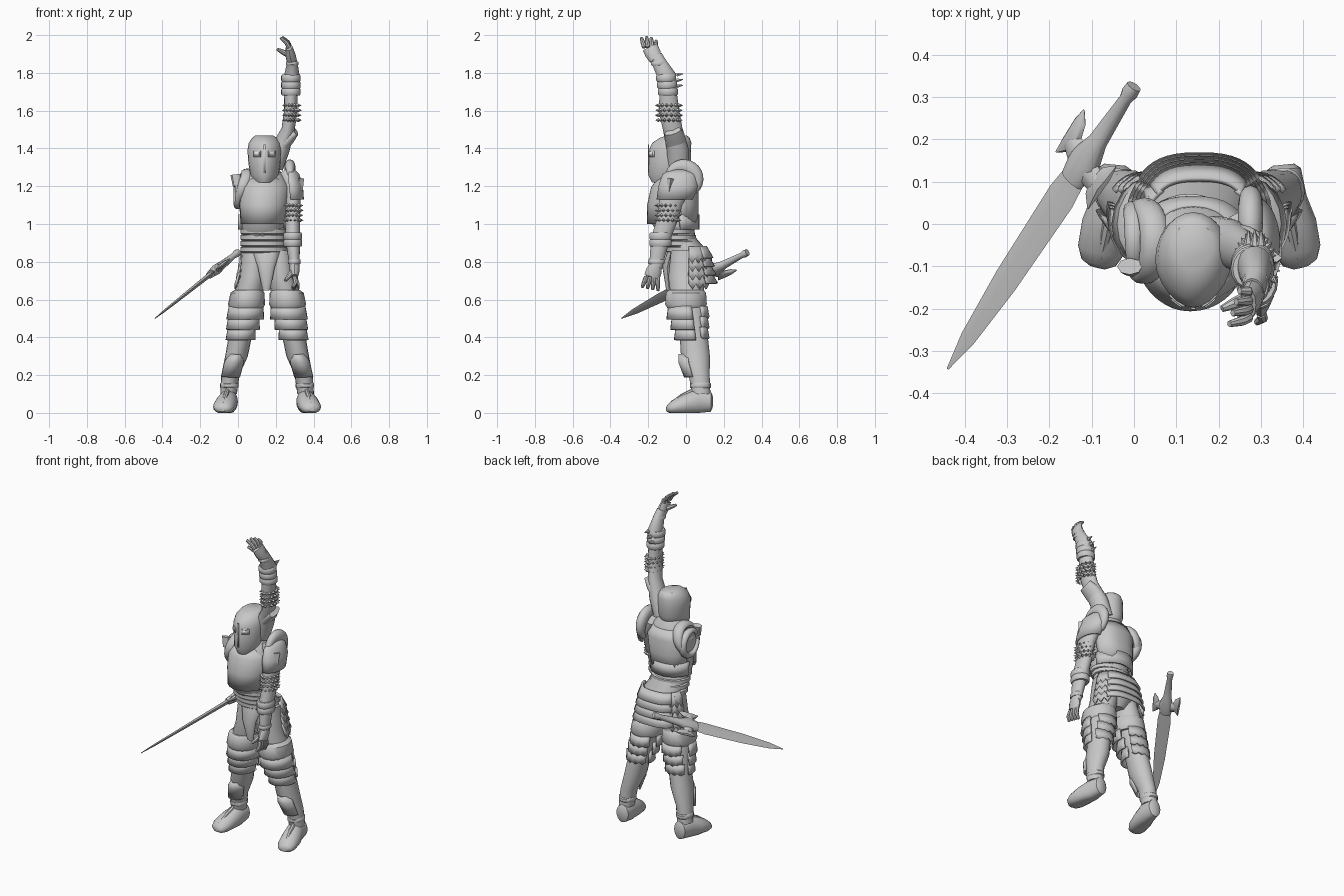
import bpy, bmesh
from math import cos, sin, radians, pi
from mathutils import Vector, Matrix

cube = bpy.data.objects.get("Cube")
if cube:
    bpy.data.objects.remove(cube)

def material(name, rgb):
    mat = bpy.data.materials.new(name)
    mat.use_nodes = True
    mat.diffuse_color = (*rgb, 1)
    mat.node_tree.nodes["Principled BSDF"].inputs["Base Color"].default_value = (*rgb, 1)
    return mat

steel = material("steel_grey", (.58, .58, .58))
white = material("eye_white", (.9, .9, .9))

def finish(bm, name, mat=steel):
    bmesh.ops.recalc_face_normals(bm, faces=bm.faces)
    mesh = bpy.data.meshes.new(name)
    bm.to_mesh(mesh)
    bm.free()
    mesh.materials.append(mat)
    obj = bpy.data.objects.new(name, mesh)
    bpy.context.collection.objects.link(obj)
    bpy.ops.object.select_all(action='DESELECT')
    obj.select_set(True)
    bpy.context.view_layer.objects.active = obj
    bpy.ops.object.shade_smooth_by_angle(angle=radians(40))
    return obj

def level_point(ring, a, pinch=0, power=1):
    # point on a horizontal oval, optionally keeled at the front or squared
    x, y, z, rx, ry = ring
    c, s = (abs(f) ** power * (1 if f > 0 else -1) for f in (cos(a), sin(a)))
    return Vector((x + rx * c * (1 - pinch * max(0, -s) ** 2), y + ry * s, z))

def skin(name, rows, closed, mat=steel):
    # quads between neighbouring rows of points
    bm = bmesh.new()
    rows = [[bm.verts.new(p) for p in row] for row in rows]
    for low, high in zip(rows, rows[1:]):
        for i in range(len(low) if closed else len(low) - 1):
            j = (i + 1) % len(low)
            bm.faces.new((low[i], low[j], high[j], high[i]))
    if closed:
        bm.faces.new(rows[0])
        bm.faces.new(rows[-1])
    return finish(bm, name, mat)

def loft(name, rings, sides=18, level=False, pinch=0, ref=Vector((1, 0, 0))):
    # solid over elliptical rings, level or square to the path
    centres = [Vector(r[:3]) for r in rings]
    angles = [2 * pi * i / sides for i in range(sides)]
    rows = []
    for k, ring in enumerate(rings):
        t = (centres[min(k + 1, len(rings) - 1)] - centres[max(k - 1, 0)]).normalized()
        u = (ref - t * ref.dot(t)).normalized()
        v = t.cross(u)
        row = [level_point(ring, a, pinch) if level else centres[k] + u * ring[3] * cos(a) + v * ring[4] * sin(a)
               for a in angles]
        rows.append([Vector((p.x, p.y, max(p.z, 0))) for p in row])
    skin(name, rows, True)

def sheet(name, rings, start, end, jag=0, pinch=0, thick=.012, mat=steel, n=16, power=1):
    # curved plate covering part of a turn, with an optional ragged lower edge
    rows = [[level_point(r, radians(start + (end - start) * i / n), pinch, power) for i in range(n + 1)] for r in rings]
    for p in rows[-1][1::2]:
        p.z -= jag
    mod = skin(name, rows, False, mat).modifiers.new("thickness", 'SOLIDIFY')
    mod.thickness, mod.offset = thick, 0

def band(name, x, y, z, rx, ry, h):
    # rounded strap around a limb or waist
    loft(name, [(x, y, z + h * d, rx * g, ry * g) for d, g in ((-.5, .9), (-.3, 1), (.3, 1), (.5, .9))], level=True)

def mail(name, x, y, z, rx, ry):
    # rows of short studs pointing outward
    bm = bmesh.new()
    for r in range(4):
        for i in range(14):
            a = 2 * pi * (i + .5 * (r % 2)) / 14
            out = Vector((cos(a), sin(a), 0))
            place = Matrix.Translation(level_point((x, y, z + .026 * r, rx, ry), a) + out * .007)
            bmesh.ops.create_cone(bm, cap_ends=True, segments=4, radius1=.011, radius2=0, depth=.02,
                                  matrix=place @ out.to_track_quat('Z', 'Y').to_matrix().to_4x4())
    finish(bm, name)

def hand(side, wrist, knuckle, tips, thumb):
    # palm, four spread fingers and a thumb
    w, k, end = Vector(wrist), Vector(knuckle), Vector(thumb)
    loft(side + "_palm", [(*w, .027, .034), (*w.lerp(k, .5), .026, .042), (*k, .018, .042)], sides=12)
    for i, tip in enumerate(tips):
        root = k + Vector((0, (i - 1.5) * .02, 0))
        mid = root.lerp(Vector(tip), .55) + Vector((.01, 0, 0))
        loft(f"{side}_finger_{i}", [(*root, .013, .013), (*mid, .012, .012), (*tip, .008, .008)], sides=8)
    root = w.lerp(k, .3)
    loft(side + "_thumb", [(*root, .017, .017), (*root.lerp(end, .6), .014, .014), (*end, .008, .008)], sides=8)

# torso, belts, breastplate and backplate
loft("torso", [(.154, .01, .68, .05, .06), (.154, .025, .75, .11, .1), (.15, .02, .86, .12, .09),
               (.13, -.04, .93, .11, .09), (.13, -.07, 1, .11, .11), (.13, -.07, 1.1, .12, .12),
               (.14, -.06, 1.19, .145, .11), (.14, -.05, 1.26, .1, .09), (.14, -.06, 1.32, .05, .05)], sides=24, level=True)
for i in range(4):
    band(f"waist_belt_{i}", .135, -.015 - .013 * i, .865 + .032 * i, .123, .095, .036)
chest = [(.14, -.05, 1.25, .09, .09), (.14, -.06, 1.19, .13, .12), (.135, -.07, 1.1, .125, .13), (.13, -.07, 1.0, .115, .13)]
sheet("breastplate", chest, 195, 345)
sheet("backplate", chest, 15, 165, power=.8)
sheet("lower_backplate", [(.13, -.06, 1.05, .125, .125), (.13, -.05, .97, .125, .115)], 10, 170)
band("gorget", .14, -.06, 1.25, .09, .09, .05)

# overlapping skirt plates, ragged hip tassets and front flap
for i in range(4):
    z, grow = .88 - .045 * i, .008 * i
    plate = [(.154, .02, z, .11 + grow, .085 + grow), (.154, .025, z - .06, .13 + grow, .115 + grow)]
    sheet(f"skirt_plate_{i}", plate, 30, 150, power=.75)
    for side, mid in (("left", 20), ("right", 160)):
        sheet(f"{side}_hip_tasset_{i}", [(x, y, h, r + .012, s) for x, y, h, r, s in plate], mid - 24, mid + 24, jag=.03, n=6)
loft("front_flap", [(.15, -.08, .85, .07, .02), (.15, -.1, .77, .045, .025), (.15, -.09, .65, .02, .015)], sides=12)

# legs, thigh armour, greaves and shoes
for side in ("right", "left"):
    def flip(rings):
        return [((.308 - r[0]) if side == "left" else r[0], *r[1:]) for r in rings]
    loft(side + "_leg", flip([(.09, .01, .86, .07, .09), (.08, 0, .72, .07, .095), (.045, .01, .6, .08, .09),
                              (.015, .04, .42, .062, .075), (-.008, .05, .3, .06, .078), (-.04, .07, .2, .048, .056),
                              (-.05, .08, .1, .044, .05)]), level=True)
    loft(side + "_thigh_guard", flip([(.055, 0, .65, .075, .095), (.05, 0, .635, .09, .108), (.045, 0, .575, .098, .112),
                                      (.045, 0, .555, .088, .1)]), level=True)
    for i in range(3):
        x, z, r = .043 - .012 * i, .565 - .055 * i, .094 - .01 * i
        sheet(f"{side}_knee_plate_{i}", flip([(x, .005 + .01 * i, z, r - .008, r),
                                              (x - .005, .01 + .01 * i, z - .07, r, r + .014)]), 165, 375)
        sheet(f"{side}_back_plate_{i}", flip([(x, .02, z, .085, .088), (x, .02, z - .055, .085, .098)]), 40, 140, jag=.01, n=8)
    sheet(side + "_greave", flip([(-.01, .05, .31, .035, .085), (-.02, .05, .27, .052, .085),
                                  (-.04, .065, .19, .05, .07)]), 205, 335)
    band(side + "_ankle_band", *flip([(-.046, .077, .145, .049, .056)])[0], .03)
    loft(side + "_shoe", flip([(-.045, .14, .06, .025, .035), (-.046, .13, .06, .04, .055), (-.05, .06, .06, .05, .066),
                               (-.065, 0, .045, .058, .055), (-.077, -.06, .03, .056, .04), (-.083, -.09, .02, .042, .025),
                               (-.086, -.102, .018, .02, .012)]))
    loft(side + "_toe_ridge", flip([(-.055, .04, .12, .012, .012), (-.065, -.02, .09, .014, .012),
                                    (-.078, -.08, .05, .008, .008)]), sides=8)

# hanging arm on the left
loft("left_arm", [(.25, -.03, 1.27, .05, .06), (.285, -.05, 1.2, .05, .08), (.29, -.08, 1.12, .042, .065),
                  (.29, -.1, 1.02, .038, .055), (.29, -.135, .92, .04, .05), (.295, -.15, .84, .032, .042),
                  (.3, -.16, .77, .025, .035)])
mail("left_mail_sleeve", .29, -.095, 1.02, .04, .056)
for i, z in enumerate((.9, .935)):
    band(f"left_elbow_band_{i}", .29, -.135, z, .05, .06, .04)
band("left_wrist_band", .298, -.157, .8, .034, .044, .025)
hand("left", (.3, -.16, .78), (.3, -.18, .72), [(.29, -.232 + .028 * i, .665 - .006 * i) for i in range(4)], (.25, -.22, .7))
sheet("left_shoulder_plate", [(.27, -.03, 1.29, .02, .04), (.275, -.035, 1.26, .045, .085),
                              (.28, -.04, 1.2, .058, .1), (.288, -.06, 1.13, .055, .09)], -100, 100)

# tall shoulder crests
def crest(name, x, y, z, radius, width, depth, start, end, lean=0):
    rings = []
    for i in range(17):
        a, swell = radians(start + (end - start) * i / 16), sin(pi * (i + 1) / 18)
        rings.append((x + lean * radius * sin(a), y + radius * cos(a), z + radius * sin(a),
                      width * (.4 + .6 * swell), .008 + depth * swell))
    loft(name, rings, sides=12)

crest("left_shoulder_crest", .275, -.02, 1.225, .08, .03, .032, -50, 165)
crest("right_shoulder_crest", .02, -.04, 1.185, .085, .035, .016, -40, 215, lean=.35)
crest("right_armhole_rim", .0, -.04, 1.17, .075, .025, .012, -180, 180)
loft("right_armhole", [(.07, -.04, 1.17, .06, .06), (.0, -.04, 1.17, .06, .06)], ref=Vector((0, 0, 1)))
loft("right_shoulder_tab", [(-.01, -.1, 1.26, .03, .02), (-.005, -.11, 1.2, .022, .015)], sides=8)
loft("left_shoulder_tab", [(.325, -.08, 1.24, .025, .02), (.33, -.09, 1.17, .012, .012)], sides=4)

# raised arm
loft("raised_arm", [(.19, -.04, 1.3, .05, .06), (.225, -.045, 1.4, .05, .058), (.265, -.07, 1.5, .035, .052),
                    (.28, -.09, 1.6, .036, .055), (.28, -.095, 1.7, .036, .046), (.285, -.1, 1.78, .042, .05),
                    (.287, -.14, 1.85, .029, .039), (.28, -.16, 1.89, .026, .035)])
loft("raised_elbow_guard", [(.21, -.045, 1.39, .04, .055), (.27, -.06, 1.46, .035, .055), (.305, -.07, 1.49, .02, .045)])
mail("raised_mail_sleeve", .285, -.09, 1.55, .036, .058)
for i in range(3):
    x, z = .27 + .015 * i, 1.73 + .03 * i
    band(f"raised_forearm_band_{i}", .28, -.095 - .005 * i, 1.7 + .036 * i, .052, .054, .038)
    loft(f"raised_arm_spike_{i}", [(x, -.05, z, .012, .012), (x, -.015, z + .005, .002, .002)], sides=6)
band("raised_wrist_band", .287, -.145, 1.85, .033, .042, .022)
hand("raised", (.283, -.16, 1.87), (.27, -.19, 1.935),
     [(.225 + .008 * i, -.236 + .026 * i, 1.985 + .01 * (i % 3 > 0) - .005 * i) for i in range(4)], (.208, -.2, 1.925))

# helmet with keel, eye frames and eyes
loft("helmet", [(.14, -.13, 1.22, .045, .05), (.14, -.1, 1.26, .075, .1), (.14, -.085, 1.32, .085, .113),
                (.14, -.085, 1.39, .09, .112), (.14, -.075, 1.43, .083, .103), (.14, -.06, 1.456, .065, .08),
                (.14, -.05, 1.468, .048, .055)], sides=24, level=True, pinch=.2)

def face_plate(name, z0, z1, start, end, mat=steel, out=.002, thick=.005):
    sheet(name, [(.14, -.085, z, .087 + out, .1125 + out) for z in (z0, z1)], start, end, pinch=.2, thick=thick, mat=mat, n=6)

face_plate("helmet_keel", 1.27, 1.42, 266, 274)
for side, mid in (("right", 240), ("left", 300)):
    face_plate(side + "_eye_frame", 1.355, 1.387, mid - 14, mid + 14)
    face_plate(side + "_eye", 1.362, 1.38, mid - 9, mid + 9, white, out=.006, thick=.004)

# sword laid along one slanted axis
pommel, tip = Vector((0, .325, .85)), Vector((-.44, -.342, .5))
along = (tip - pommel).normalized()
across = Vector((.6, -.64, .48))
across = (across - along * across.dot(along)).normalized()

def sword_part(name, points, sides, ref=across):
    loft(name, [(*(pommel + along * t + across * w), a, b) for t, w, a, b in points], sides=sides, ref=ref)

sword_part("sword_blade", [(.24, 0, .03, .014), (.34, 0, .042, .012), (.6, 0, .036, .009), (.78, 0, .022, .006),
                           (.872, 0, .003, .002)], 4)
sword_part("sword_grip", [(0, 0, .018, .018), (.02, 0, .02, .02), (.04, 0, .015, .015), (.17, 0, .024, .022),
                          (.23, 0, .045, .028), (.29, 0, .034, .02)], 12)
sword_part("sword_guard", [(.22, -.06, .026, .014), (.24, 0, .04, .022), (.25, .06, .026, .014)], 8, along)
for side, s in (("left", 1), ("right", -1)):
    sword_part(side + "_guard_claw", [(t + .02 * (s - 1), w * s, a, b) for t, w, a, b in (
        (.18, .08, .002, .002), (.21, .07, .018, .01), (.25, .062, .024, .014),
        (.28, .068, .018, .01), (.31, .08, .002, .002))], 8)
